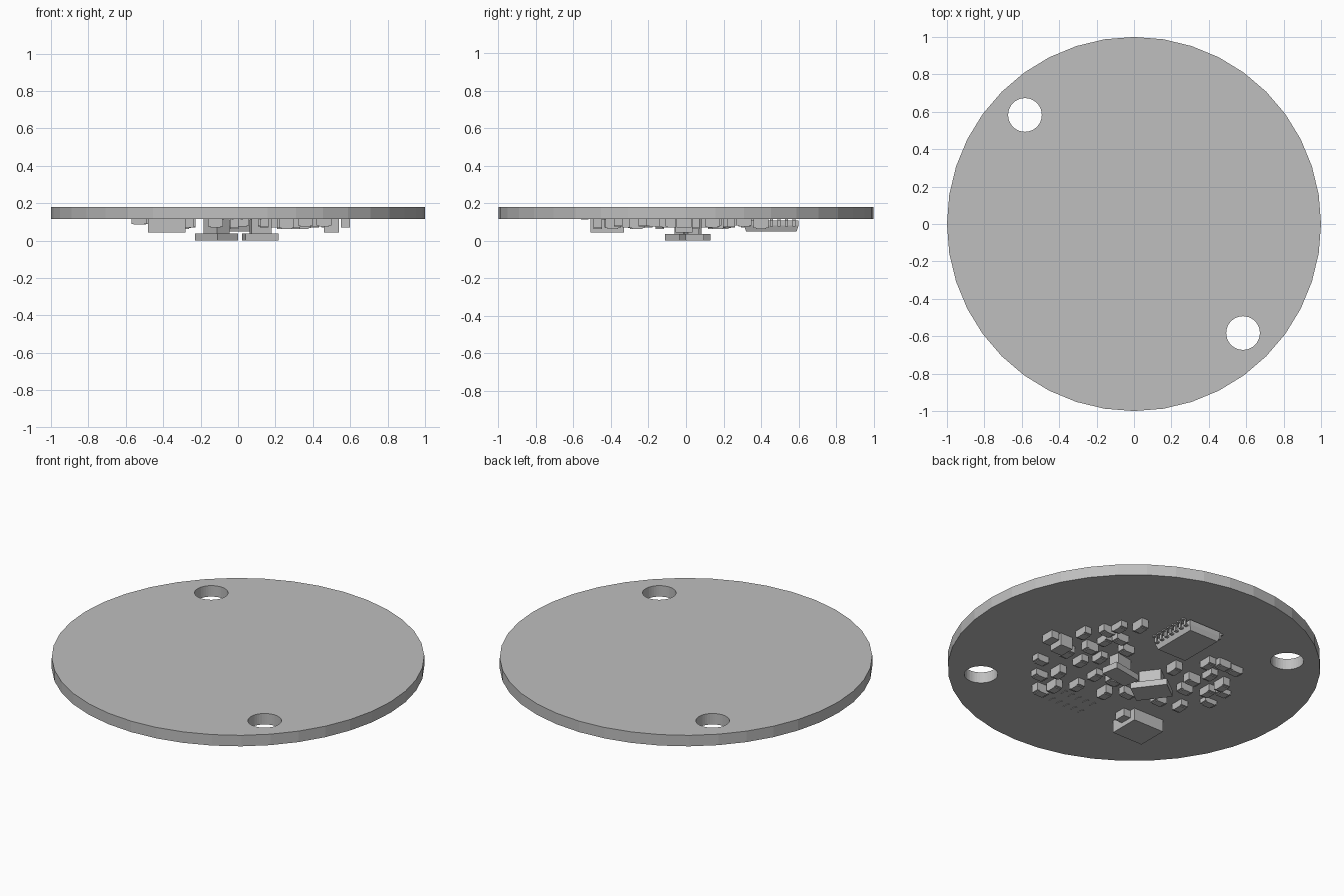
import bpy, bmesh, math
from mathutils import Matrix, Vector

if "Cube" in bpy.data.objects:
    bpy.data.objects.remove(bpy.data.objects["Cube"])

grey = bpy.data.materials.new("plain grey")
grey.use_nodes = True
colour = (0.52, 0.52, 0.52, 1)
grey.diffuse_color = colour
grey.node_tree.nodes["Principled BSDF"].inputs["Base Color"].default_value = colour

UNDER, TOP = 0.115, 0.18


def finish(name, bm):
    bmesh.ops.recalc_face_normals(bm, faces=bm.faces)
    mesh = bpy.data.meshes.new(name)
    bm.to_mesh(mesh)
    bm.free()
    mesh.materials.append(grey)
    obj = bpy.data.objects.new(name, mesh)
    bpy.context.collection.objects.link(obj)
    return obj


def add_box(bm, x, y, width, depth, low, high, angle=0):
    place = (Matrix.Translation((x, y, (low + high) / 2))
             @ Matrix.Rotation(math.radians(angle), 4, "Z")
             @ Matrix.Diagonal((width, depth, high - low, 1)))
    return bmesh.ops.create_cube(bm, size=1, matrix=place)["verts"]


def box(name, *args):
    bm = bmesh.new()
    add_box(bm, *args)
    return finish(name, bm)


def cylinder(name, x, y, radius, low, high, sides):
    bm = bmesh.new()
    bmesh.ops.create_cone(bm, cap_ends=True, segments=sides, radius1=radius, radius2=radius,
                          depth=high - low, matrix=Matrix.Translation((x, y, (low + high) / 2)))
    return finish(name, bm)


# Round board with two mounting holes
board = cylinder("circuit_board", 0, 0, 1, UNDER, TOP, 40)
for side in (-1, 1):
    cutter = cylinder("hole_cutter", 0.583 * side, -0.583 * side, 0.09, 0, 0.3, 40)
    cutter.hide_render = True
    cutter.hide_viewport = True
    cut = board.modifiers.new("mounting_hole", "BOOLEAN")
    cut.object = cutter
    cut.solver = "EXACT"
for obj in (board,):
    bpy.context.view_layer.objects.active = obj
    obj.select_set(True)
    bpy.ops.object.shade_smooth_by_angle(angle=math.radians(5))

# Main chip: body with tapered lower half and two rows of bent legs
bm = bmesh.new()
add_box(bm, 0.005, 0.455, 0.21, 0.29, 0.08, 0.108)
lower = add_box(bm, 0.005, 0.455, 0.21, 0.29, 0.05, 0.08)
for v in lower:
    if v.co.z < 0.06:
        v.co.x += 0.01 * (1 if v.co.x < 0 else -1)
        v.co.y += 0.01 * (1 if v.co.y < 0.45 else -1)
finish("main_chip", bm)
bm = bmesh.new()
for side in (-1, 1):
    for i in range(7):
        y = 0.335 + 0.04 * i
        add_box(bm, 0.005 + 0.11 * side, y, 0.03, 0.017, 0.077, 0.085)
        add_box(bm, 0.005 + 0.121 * side, y, 0.008, 0.017, 0.077, UNDER)
        add_box(bm, 0.005 + 0.13 * side, y, 0.02, 0.017, 0.107, UNDER)
finish("chip_legs", bm)

# Large square block and tall edge blocks
box("large_block", -0.38, -0.42, 0.2, 0.18, 0.043, UNDER)
box("large_block_tab", -0.26, -0.4, 0.05, 0.07, 0.07, UNDER)
box("tall_block", 0.5, -0.01, 0.08, 0.09, 0.043, UNDER)
box("edge_block", 0.575, -0.01, 0.05, 0.08, 0.07, UNDER)

# Two tilted slabs hanging lowest, each on a short post
for name, x, y, width, depth, angle in (("left_slab", 0.12, 0.03, 0.18, 0.1, 10),
                                        ("right_slab", -0.115, 0.01, 0.2, 0.136, 127)):
    box(name, x, y, width, depth, 0, 0.037, angle)
    box(name + "_post", x, y, width * 0.6, depth * 0.6, 0.037, UNDER, angle)

# Small chip components, lengthwise along x
along_x = [(.47, .14), (.36, .31), (.29, .4), (.41, -.07), (.33, .15), (.31, -.26),
           (.29, -.1), (.23, -.01), (.23, -.39), (.14, -.31), (.13, -.17), (-.14, .17),
           (-.25, .32), (-.34, .23), (-.45, .2), (-.44, .09), (-.43, -.13), (-.02, -.27)]
# Small chip components, lengthwise along y
along_y = [(.39, .24), (.46, -.23), (.35, .05), (.28, .22), (.36, -.36), (.26, -.47),
           (.18, .15), (.02, -.15), (-.29, .14), (-.32, .36), (-.41, .35), (-.52, .12),
           (-.33, .03), (-.53, -.01), (-.29, -.14), (-.12, -.2)]
for group, width, depth in ((along_x, 0.045, 0.055), (along_y, 0.055, 0.045)):
    for i, (x, y) in enumerate(group):
        bm = bmesh.new()
        low = 0.085 if x < -0.5 else (0.07, 0.075, 0.062)[i % 3]
        add_box(bm, x, y, width, depth, low, UNDER)
        # Solder ends
        for side in (-1, 1):
            if width > depth:
                add_box(bm, x + side * 0.033, y, 0.014, depth, low + 0.005, UNDER)
            else:
                add_box(bm, x, y + side * 0.033, width, 0.014, low + 0.005, UNDER)
        finish("small_component", bm)

# Thin solder pads
bm = bmesh.new()
for i in range(5):
    for j in range(2):
        add_box(bm, -0.08 + 0.05 * i, -0.44 - 0.1 * j, 0.012, 0.04, UNDER - 0.003, UNDER)
finish("solder_pads", bm)
